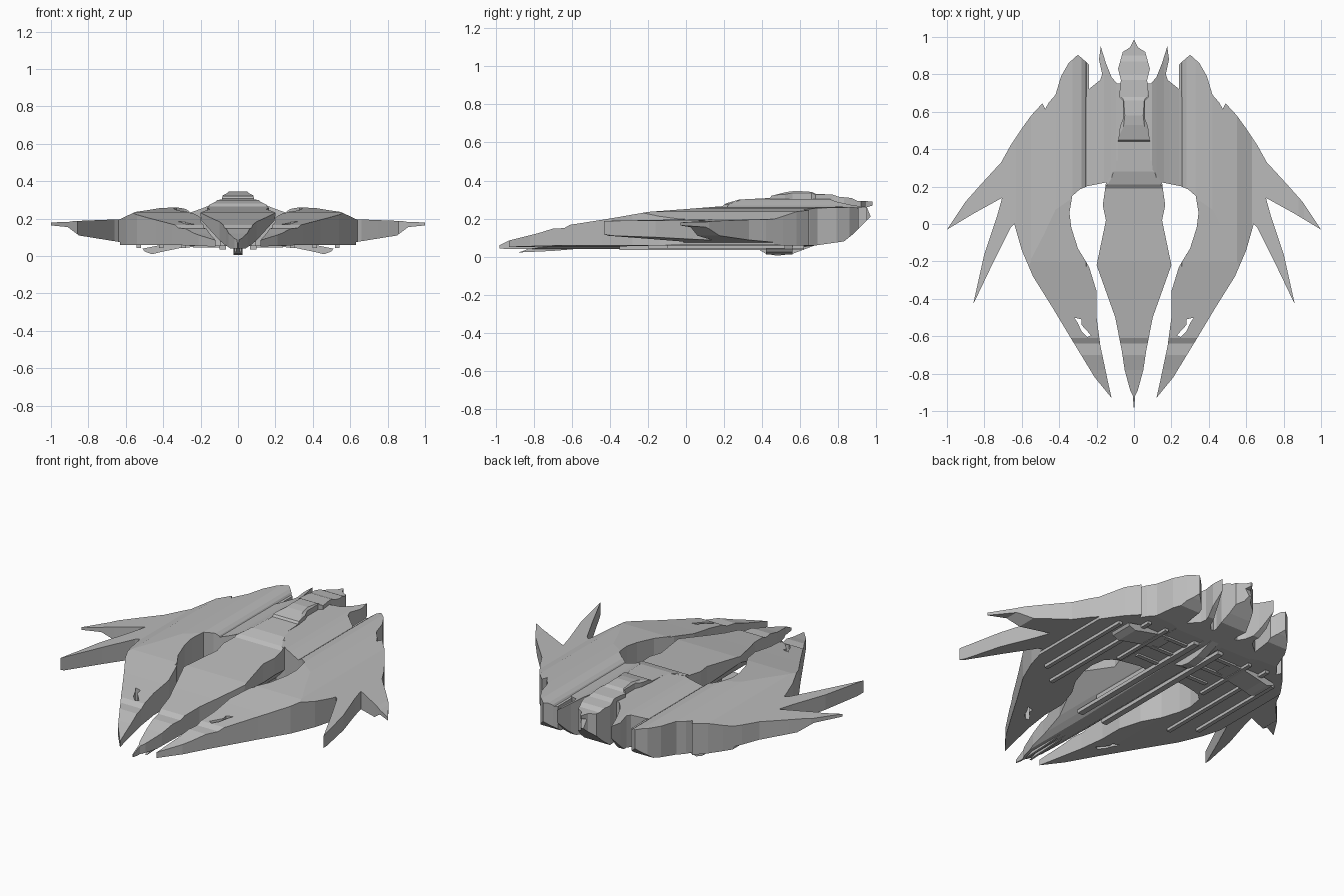
import bpy
import bmesh

if "Cube" in bpy.data.objects:
    bpy.data.objects.remove(bpy.data.objects["Cube"], do_unlink=True)

GREY = (0.5, 0.5, 0.5, 1)
hull_grey = bpy.data.materials.new("hull_grey")
hull_grey.use_nodes = True
hull_grey.diffuse_color = GREY
hull_grey.node_tree.nodes["Principled BSDF"].inputs["Base Color"].default_value = GREY


def prism(name, outline, axis, low, high):
    """Extrude a 2D outline along one axis."""
    place = {"x": lambda a, b, d: (d, a, b),
             "y": lambda a, b, d: (a, d, b),
             "z": lambda a, b, d: (a, b, d)}[axis]
    bm = bmesh.new()
    face = bm.faces.new([bm.verts.new(place(a, b, low)) for a, b in outline])
    ext = bmesh.ops.extrude_face_region(bm, geom=[face])
    verts = [g for g in ext["geom"] if isinstance(g, bmesh.types.BMVert)]
    bmesh.ops.translate(bm, vec=place(0, 0, high - low), verts=verts)
    bmesh.ops.recalc_face_normals(bm, faces=bm.faces)
    mesh = bpy.data.meshes.new(name)
    bm.to_mesh(mesh)
    bm.free()
    mesh.materials.append(hull_grey)
    ob = bpy.data.objects.new(name, mesh)
    bpy.context.collection.objects.link(ob)
    return ob


def carve(ob, cutter, operation="INTERSECT"):
    """Apply a boolean and remove its cutter."""
    mod = ob.modifiers.new("carve", "BOOLEAN")
    mod.operation, mod.solver, mod.object = operation, "EXACT", cutter
    graph = bpy.context.evaluated_depsgraph_get()
    mesh = bpy.data.meshes.new_from_object(ob.evaluated_get(graph))
    ob.modifiers.clear()
    ob.data = mesh
    bpy.data.objects.remove(cutter, do_unlink=True)


def mirror(ob):
    ob.modifiers.new("mirror", "MIRROR")
    return ob


def both_sides(half):
    return half + [(-a, b) for a, b in reversed(half) if a > 0]


def bar(name, x, y, z):
    """Mirrored box given by its ranges."""
    return mirror(prism(name, [(x[0], y[0]), (x[1], y[0]), (x[1], y[1]), (x[0], y[1])],
                        "z", *z))


# Side profile shared by the whole craft
side_top = [(-.99, .055), (-.93, .085), (-.87, .1), (-.78, .122), (-.7, .147), (-.64, .15),
            (-.61, .167), (-.4, .2), (-.2, .235), (0, .25), (.19, .265), (.21, .28),
            (.28, .3), (.44, .308), (.45, .32), (.53, .34), (.58, .346), (.66, .34),
            (.68, .33), (.77, .326), (.8, .315), (.87, .308), (.9, .293), (.985, .29)]
side_bottom = [(.985, .27), (.95, .26), (.97, .21), (.94, .18), (.88, .12), (.83, .08),
               (.62, .05), (-.35, .04), (-.9, .035), (-.99, .045)]
side = side_top + side_bottom

# Wing with its forked side spike
wing = prism("wing", [
    (.12, -.93), (.21, -.82), (.35, -.59), (.44, -.44), (.54, -.28), (.6, -.14), (.64, 0),
    (.66, -.02), (.75, -.2), (.86, -.43), (.8, -.16), (.73, .05), (.705, .14), (.85, .06),
    (1, -.03), (.9, .12), (.82, .21), (.71, .33), (.66, .42), (.6, .51), (.55, .58),
    (.49, .645), (.475, .615), (.455, .65), (.42, .69), (.39, .79), (.35, .86), (.3, .905),
    (.26, .87), (.24, .85), (.24, .72), (.25, .7), (.25, .202), (.29, .185), (.33, .15),
    (.345, .06), (.335, -.02), (.3, -.13), (.24, -.23), (.2, -.36), (.2, -.5), (.18, -.65),
    (.14, -.84)], "z", -.1, .5)
carve(wing, prism("cutter", [
    (.1, .05), (.3, .058), (.63, .06), (.632, .075), (.85, .11), (.91, .155), (1.01, .165),
    (1.01, .18), (.91, .182), (.88, .187), (.632, .197), (.6, .212), (.55, .236),
    (.48, .246), (.42, .256), (.33, .261), (.28, .252), (.262, .24), (.255, .23),
    (.1, .225)], "y", -1.2, 1.2))
carve(wing, prism("cutter", side, "x", -.5, 1.5))
carve(wing, prism("cutter", [(.32, -.5), (.28, -.51), (.28, -.54), (.23, -.595), (.25, -.605),
                             (.28, -.575), (.3, -.53)], "z", -.2, .6), "DIFFERENCE")
mirror(wing)

# Rear deck ramping up to the spine, ending in a pointed fin
deck = prism("rear_deck", [
    (.04, .215), (.15, .222), (.26, .2), (.255, .71), (.18, .77), (.17, .8), (.187, .88),
    (.178, .95), (.15, .86), (.12, .785), (.09, .75), (.04, .75)], "z", -.1, .5)
carve(deck, prism("cutter", [
    (.03, .055), (.27, .055), (.27, .23), (.24, .238), (.19, .256), (.16, .268),
    (.12, .29), (.095, .303), (.03, .303)], "y", -1.2, 1.2))
carve(deck, prism("cutter", side, "x", -.5, 1.5))
mirror(deck)

# Central hull with a keel-shaped cross-section
hull_half = [(.003, -.98), (.005, -.92), (.02, -.89), (.05, -.78), (.065, -.68), (.1, -.5),
             (.2, -.22), (.15, .02), (.167, .1), (.15, .22), (.11, .28), (.085, .3),
             (.085, .44), (.075, .52), (.06, .56), (.06, .66), (.08, .68), (.07, .77),
             (.085, .83), (.06, .92), (.02, .945), (.004, .98)]
hull = prism("central_hull", both_sides(hull_half), "z", -.1, .5)
keel_half = [(.04, .04), (.07, .06), (.1, .085), (.15, .14), (.195, .19), (.205, .24),
             (.19, .256), (.12, .29), (.09, .32), (.06, .335), (.045, .35)]
carve(hull, prism("cutter", both_sides(keel_half), "y", -1.2, 1.2))
carve(hull, prism("cutter", side, "x", -1, 1))

# Keel bulge and slim nose guns
prism("keel_bulge", [(.36, .05), (.42, .015), (.48, .005), (.56, .015), (.68, .06)],
      "x", -.025, .025)
mirror(prism("nose_gun", [(-.88, .022), (-.7, .03), (-.58, .04), (-.58, .06), (-.8, .05)],
             "x", .008, .02))

# Underside rails, cross ribs and skids
for x, start, end in ((.29, .22, .62), (.41, -.2, .62), (.53, -.1, .52)):
    bar("underside_rail", (x - .012, x + .012), (start, end), (.042, .065))
for y in (.3, .42, .54):
    bar("cross_rib", (.1, .24), (y, y + .025), (.045, .07))
bar("inner_skid", (.065, .1), (-.35, .62), (.035, .056))
bar("inner_pylon", (.07, .095), (-.2, .6), (.05, .125))
mirror(prism("wing_skid", [(.2, .05), (.3, .045), (.42, .02), (.46, .01), (.5, .025),
                           (.51, .04), (.4, .062), (.22, .06)], "y", .42, .56))
